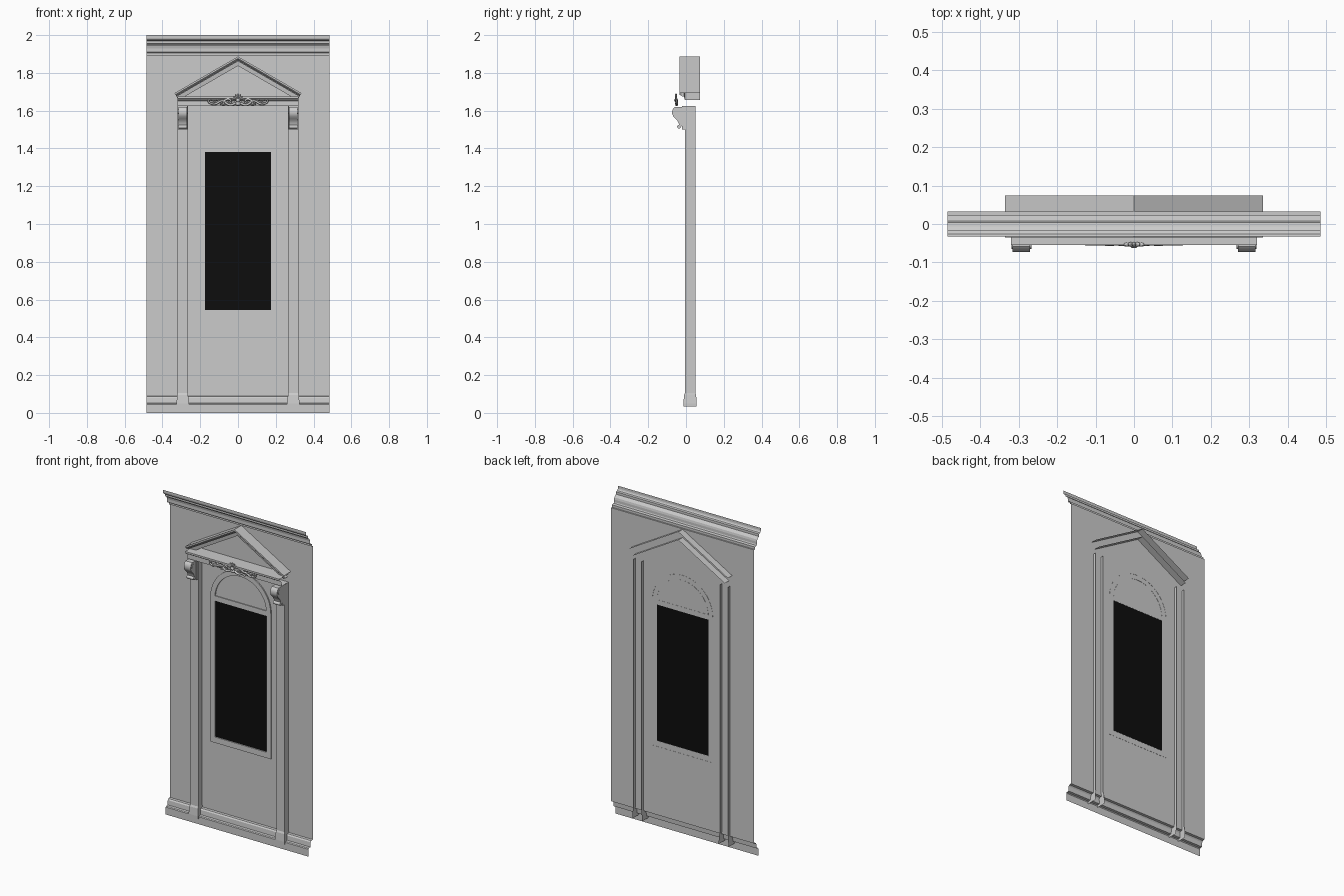
import bpy, bmesh
from math import sin, cos, pi, radians

if "Cube" in bpy.data.objects:
    bpy.data.objects.remove(bpy.data.objects["Cube"])

WALL = 0.032          # y of the wall sheet
HALF = 0.485          # half width of the bay


def mesh(name, verts, faces, smooth=None):
    me = bpy.data.meshes.new(name)
    me.from_pydata(verts, [], faces)
    bm = bmesh.new()
    bm.from_mesh(me)
    bmesh.ops.recalc_face_normals(bm, faces=bm.faces)
    bm.to_mesh(me)
    bm.free()
    ob = bpy.data.objects.new(name, me)
    bpy.context.collection.objects.link(ob)
    if smooth:
        bpy.ops.object.select_all(action='DESELECT')
        bpy.context.view_layer.objects.active = ob
        ob.select_set(True)
        bpy.ops.object.shade_smooth_by_angle(angle=radians(smooth))
    return ob


def loft(name, rings, closed=False, caps=False, smooth=None):
    """Skin between rings that all have the same number of points."""
    n = len(rings[0])
    faces = []
    for r in range(len(rings) - 1):
        for i in range(n if closed else n - 1):
            a, b = r * n + i, r * n + (i + 1) % n
            faces.append((a, b, b + n, a + n))
    if caps:
        faces += [tuple(range(n)), tuple(range((len(rings) - 1) * n, len(rings) * n))]
    return mesh(name, [p for r in rings for p in r], faces, smooth)


def extrude_x(name, profile, x0, x1, **kw):
    return loft(name, [[(x, y, z) for y, z in profile] for x in (x0, x1)], **kw)


def box(name, x0, x1, y0, y1, z0, z1):
    return extrude_x(name, [(y0, z0), (y1, z0), (y1, z1), (y0, z1)], x0, x1, closed=True, caps=True)


def tube(name, pts, radii, y):
    """Tapered ornament stem in the xz plane."""
    cu = bpy.data.curves.new(name, 'CURVE')
    cu.dimensions = '3D'
    cu.bevel_depth, cu.bevel_resolution, cu.resolution_u = 1.0, 2, 4
    cu.use_fill_caps = True
    sp = cu.splines.new('NURBS')
    sp.points.add(len(pts) - 1)
    sp.use_endpoint_u = True
    for p, (x, z), r in zip(sp.points, pts, radii):
        p.co, p.radius = (x, y, z, 1), r
    ob = bpy.data.objects.new(name, cu)
    bpy.context.collection.objects.link(ob)
    bpy.ops.object.select_all(action='DESELECT')
    bpy.context.view_layer.objects.active = ob
    ob.select_set(True)
    bpy.ops.object.convert(target='MESH')


def blob(name, loc, scale, rot=0):
    bpy.ops.mesh.primitive_uv_sphere_add(segments=12, ring_count=8, radius=1, location=loc, rotation=(0, rot, 0))
    ob = bpy.context.object
    ob.name, ob.scale = name, scale
    bpy.ops.object.shade_smooth()


# Wall sheet with a rectangular window opening
wx, wz0, wz1 = 0.175, 0.545, 1.38
outer = [(-HALF, 0.09), (HALF, 0.09), (HALF, 1.89), (-HALF, 1.89)]
inner = [(-wx, wz0), (wx, wz0), (wx, wz1), (-wx, wz1)]
loft("wall", [[(x, WALL, z) for x, z in ring] for ring in (outer, inner)], closed=True)

# Dark glass
glass = mesh("window_glass", [(x, WALL, z) for x, z in inner], [(0, 1, 2, 3)])
mat = bpy.data.materials.new("dark_glass")
mat.diffuse_color = (0.004, 0.004, 0.004, 1)
mat.use_nodes = True
mat.node_tree.nodes["Principled BSDF"].inputs["Base Color"].default_value = mat.diffuse_color
glass.data.materials.append(mat)

# Arched window frame and transom bar
def arch(r, z0, y):
    pts = [(-r, y, z0), (r, y, z0)]
    return pts + [(r * cos(pi * i / 20), y, 1.40 + r * sin(pi * i / 20)) for i in range(21)]


loft("window_frame", [arch(wx, wz0, 0.033), arch(wx, wz0, 0.025),
                      arch(0.205, 0.51, 0.025), arch(0.205, 0.51, 0.033)], closed=True)
box("window_transom", -wx, wx, 0.027, 0.033, wz1, 1.41)

# Cornice and plinth: open moulding sheets across the bay
extrude_x("cornice", [(WALL, 1.89), (0.024, 1.89), (0.024, 1.905), (0.008, 1.908), (0.005, 1.915),
                      (0.005, 1.93), (0.002, 1.942), (-0.006, 1.951), (-0.015, 1.955), (-0.015, 1.97),
                      (-0.026, 1.973), (-0.031, 1.979), (-0.033, 1.986), (-0.033, 2.0)], -HALF, HALF)
extrude_x("plinth", [(WALL, 0.09), (0.018, 0.088), (0.012, 0.08), (0.01, 0.052), (-0.004, 0.05),
                     (-0.008, 0.045), (-0.008, 0.0)], -HALF, HALF)

# Pilasters: open-backed channels with flared feet, each with a scroll bracket
scroll = [(-0.018, 1.62), (-0.058, 1.62), (-0.068, 1.612), (-0.073, 1.598), (-0.073, 1.583),
          (-0.067, 1.569), (-0.056, 1.558), (-0.046, 1.547), (-0.039, 1.534), (-0.036, 1.52),
          (-0.028, 1.515), (-0.018, 1.52)]
for s, side in ((-1, "left"), (1, "right")):
    cx = s * 0.293
    rings = []
    for z, hw, front, back in ((1.625, 0.0275, -0.005, 0.05), (0.105, 0.0275, -0.005, 0.05),
                               (0.095, 0.029, -0.01, 0.054), (0.05, 0.033, -0.014, 0.055),
                               (0.035, 0.033, -0.014, 0.055)):
        rings.append([(cx - hw, back, z), (cx - hw, front, z), (cx + hw, front, z), (cx + hw, back, z)])
    loft("pilaster_" + side, rings)
    b0, b1 = cx - 0.023, cx + 0.023
    extrude_x("bracket_scroll_" + side, scroll, b0, b1, closed=True, caps=True, smooth=35)
    roll = [(-0.037 + 0.01 * cos(a * pi / 6), 1.515 + 0.01 * sin(a * pi / 6)) for a in range(12)]
    extrude_x("bracket_roll_" + side, roll, b0, b1, closed=True, caps=True, smooth=35)
    eye = [(-0.052 + 0.013 * cos(a * pi / 6), 1.595 + 0.013 * sin(a * pi / 6)) for a in range(12)]
    extrude_x("bracket_eye_" + side, eye, b0 - 0.003, b1 + 0.003, closed=True, caps=True, smooth=35)
    box("bracket_plate_" + side, cx - 0.026, cx + 0.026, -0.022, -0.005, 1.50, 1.625)

# Lintel moulding under the pediment
extrude_x("lintel", [(WALL, 1.625), (-0.036, 1.625), (-0.036, 1.652), (-0.043, 1.656), (-0.047, 1.662),
                     (-0.055, 1.664), (-0.055, 1.675), (WALL, 1.675)], -0.32, 0.32)

# Raking pediment: moulding profile (depth below top edge, y) mitred at the ridge
rake = [(0.0, 0.074), (0.0, -0.035), (0.009, -0.035), (0.013, -0.03), (0.017, -0.022),
        (0.022, -0.02), (0.022, -0.01), (0.043, -0.006), (0.043, 0.074)]
t = radians(30)
for s, side in ((-1, "left"), (1, "right")):
    loft("pediment_rake_" + side,
         [[(0, y, 1.887 - d / cos(t)) for d, y in rake],
          [(s * (0.336 - d * sin(t)), y, 1.693 - d * cos(t)) for d, y in rake]])

# Carved foliage ornament on the lintel
stem = [(0.012, 1.642), (0.03, 1.628), (0.055, 1.63), (0.07, 1.65), (0.09, 1.655), (0.11, 1.638),
        (0.13, 1.632), (0.155, 1.642), (0.16, 1.656), (0.148, 1.66), (0.143, 1.652)]
stem_r = [0.007, 0.007, 0.006, 0.006, 0.006, 0.006, 0.005, 0.005, 0.004, 0.004, 0.003]
curl = [(0.075, 1.65), (0.06, 1.664), (0.04, 1.66), (0.034, 1.645), (0.045, 1.637), (0.053, 1.647)]
curl_r = [0.006, 0.006, 0.005, 0.005, 0.004, 0.003]
leaves = [(0.088, 1.64, 50), (0.105, 1.655, -25), (0.122, 1.645, -50), (0.075, 1.632, 20), (0.135, 1.64, 15)]
for s, side in ((-1, "left"), (1, "right")):
    tube("foliage_stem_" + side, [(s * x, z) for x, z in stem], stem_r, -0.05)
    tube("foliage_curl_" + side, [(s * x, z) for x, z in curl], curl_r, -0.051)
    for x, z, a in leaves:
        blob("foliage_leaf_" + side, (s * x, -0.048, z), (0.011, 0.007, 0.0045), s * radians(a))

# Central shell: a fan of petals over a boss
for i in range(7):
    a = radians(-90 + 30 * i)
    blob("shell_petal", (0.017 * sin(a), -0.053, 1.662 + 0.016 * cos(a)), (0.005, 0.006, 0.013), a)
blob("shell_boss", (0, -0.054, 1.655), (0.012, 0.009, 0.01))
blob("shell_drop", (0, -0.05, 1.637), (0.016, 0.008, 0.01))
